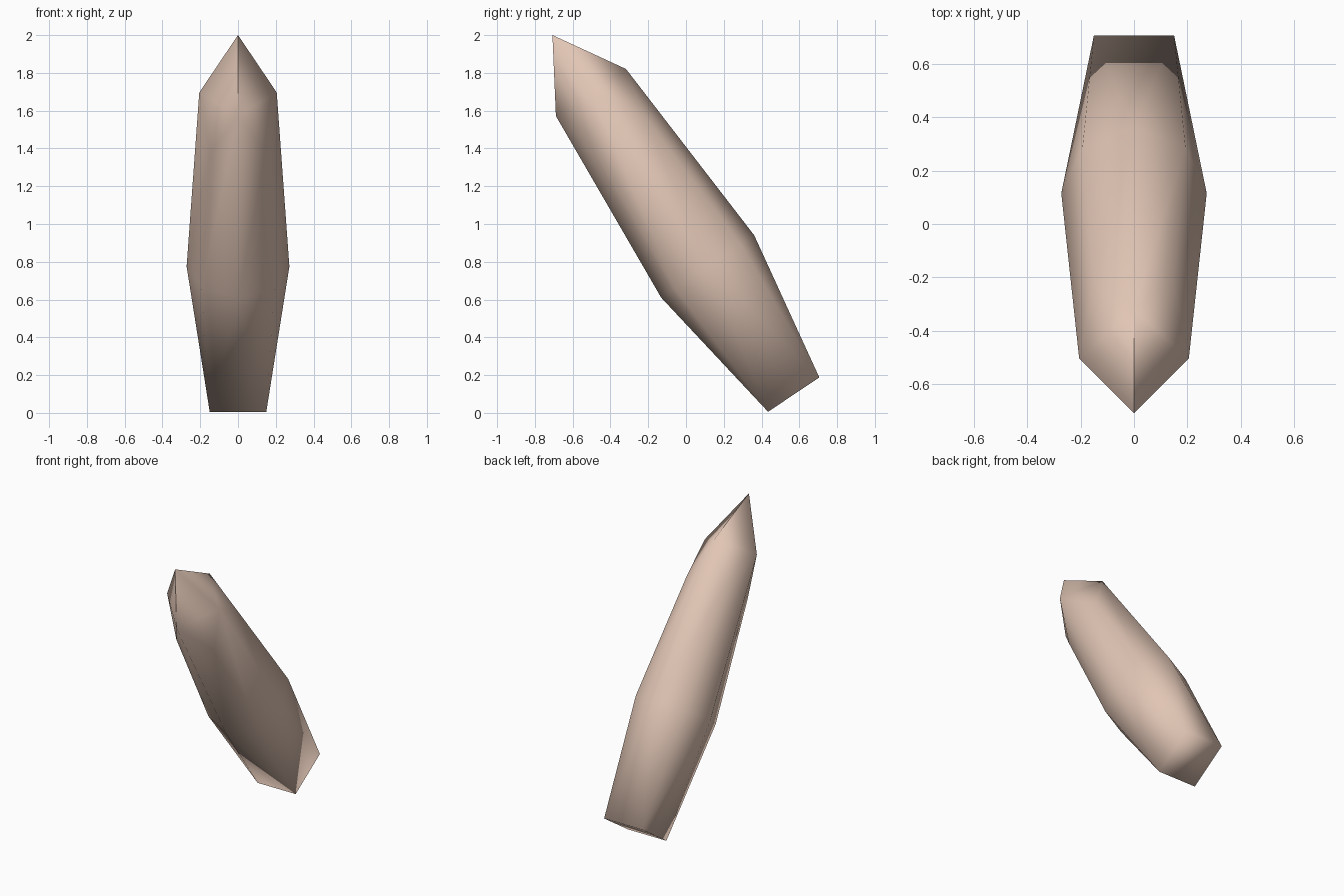
import bpy, bmesh, math
from mathutils import Vector

if "Cube" in bpy.data.objects:
    bpy.data.objects.remove(bpy.data.objects["Cube"])

# Leaning, tapered claw: local frame is x, depth (w) and long axis (d)
centre = Vector((0, 0.115, 0.775))
d = Vector((0, -0.557, 0.830))
w = Vector((0, 0.830, 0.557))
DEPTH = 1.09  # slightly deeper than wide

bm = bmesh.new()

def point(angle, radius, h):
    a = math.radians(angle)
    p = (centre + Vector((1, 0, 0)) * radius * math.cos(a)
         + w * radius * DEPTH * math.sin(a) + d * h)
    return bm.verts.new(p)

# rings: square base, octagonal middle, scalloped shoulder, single point
base = [point(45 + 90 * i, 0.212, -0.817) for i in range(4)]
mid = [point(45 * i, 0.272, 0) for i in range(8)]
tip = [point(45 * i, 0.205, 1.11) if i % 2 == 0 else point(45 * i, 0.209, 0.83)
       for i in range(8)]
apex = point(0, 0, 1.476)

bm.faces.new(base[::-1])
for i in range(4):
    a, c, b = 2 * i, 2 * i + 1, (2 * i + 2) % 8
    # lower part: square to octagon
    bm.faces.new((base[i], mid[c], mid[a]))
    bm.faces.new((base[i], mid[b], mid[c]))
    bm.faces.new((base[i - 1], base[i], mid[a]))
    # long upper body
    bm.faces.new((mid[a], mid[c], tip[c], tip[a]))
    bm.faces.new((mid[c], mid[b], tip[b], tip[c]))
    # pointed end
    bm.faces.new((tip[a], tip[c], tip[b]))
    bm.faces.new((tip[a], tip[b], apex))
bmesh.ops.recalc_face_normals(bm, faces=bm.faces)

mesh = bpy.data.meshes.new("claw")
bm.to_mesh(mesh)
bm.free()
claw = bpy.data.objects.new("claw", mesh)
bpy.context.collection.objects.link(claw)

# one pale skin colour
mat = bpy.data.materials.new("pale_pinkish_beige")
mat.diffuse_color = (0.75, 0.56, 0.46, 1)
mat.use_nodes = True
mat.node_tree.nodes["Principled BSDF"].inputs["Base Color"].default_value = mat.diffuse_color
mesh.materials.append(mat)

bpy.context.view_layer.objects.active = claw
claw.select_set(True)
bpy.ops.object.shade_smooth_by_angle(angle=math.radians(85))
